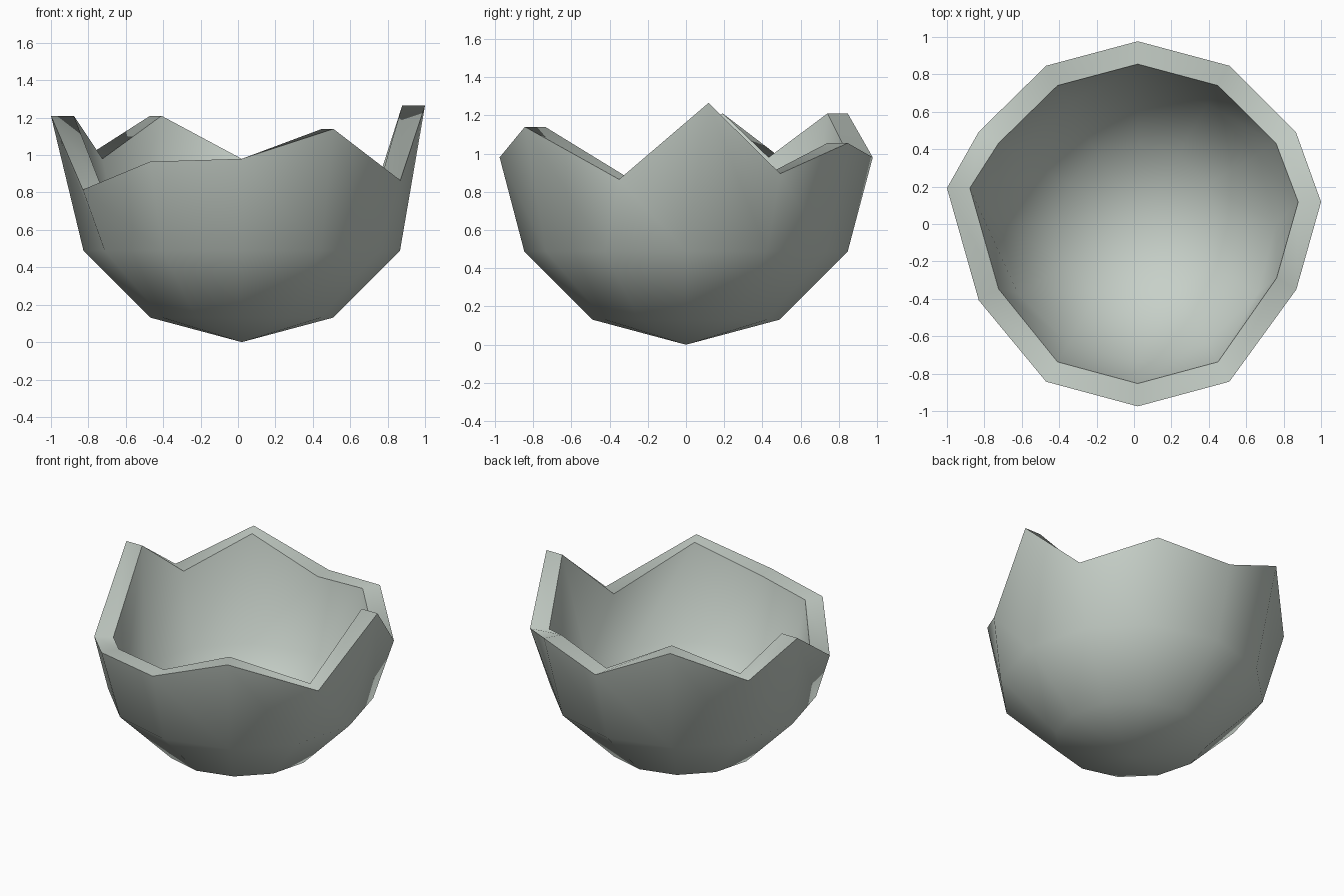
import bpy, bmesh, math

if "Cube" in bpy.data.objects:
    bpy.data.objects.remove(bpy.data.objects["Cube"])

SEG, R, CX = 12, 0.977, 0.02
INNER = 0.875          # inner wall is narrower, at the same heights
# jagged rim: x, y, z, counter-clockwise from the right side
RIM = [(1.0, 0.118, 1.265), (0.865, 0.493, 0.895), (0.51, 0.846, 1.055),
       (0.02, 0.977, 0.98), (-0.47, 0.846, 1.21), (-0.83, 0.493, 0.98),
       (-1.0, 0.192, 1.21), (-0.83, -0.408, 0.815), (-0.47, -0.843, 0.965),
       (0.02, -0.975, 0.98), (0.51, -0.843, 1.14), (0.868, -0.35, 0.865)]
# inward offset of the rim follows the shell's radial direction
WALL = R * (1 - INNER)

shell = bpy.data.materials.new("pale grey green shell")
shell.diffuse_color = (0.57, 0.63, 0.58, 1)
shell.use_nodes = True
shell.node_tree.nodes["Principled BSDF"].inputs["Base Color"].default_value = shell.diffuse_color

bm = bmesh.new()


def wall(scale, rim, flip, lift):
    """Lower half of a faceted sphere, ending in the given rim vertices."""
    pole = bm.verts.new((CX, 0, lift))
    rings = []
    for deg in (30, 60):
        r, z = R * scale * math.sin(math.radians(deg)), R - (R - lift) * math.cos(math.radians(deg))
        rings.append([bm.verts.new((CX + r * math.cos(math.tau * i / SEG),
                                    r * math.sin(math.tau * i / SEG), z)) for i in range(SEG)])
    rings.append(rim)
    for i in range(SEG):
        j = (i + 1) % SEG
        faces = [[pole, rings[0][j], rings[0][i]]]
        faces += [[rings[0][i], rings[0][j], rings[1][j], rings[1][i]]]
        # the bent top band is split along one diagonal
        a, b = rings[1], rings[2]
        faces += [[a[i], a[j], b[i]], [a[j], b[j], b[i]]]
        for f in faces:
            bm.faces.new(f[::-1] if flip else f)


# outer and inner rim loops at matching heights
outer = [bm.verts.new(p) for p in RIM]
inner = []
for i, (x, y, z) in enumerate(RIM):
    a = math.tau * i / SEG
    inner.append(bm.verts.new((x - WALL * math.cos(a), y - WALL * math.sin(a), z)))

wall(1.0, outer, False, 0.0)
wall(INNER, inner, True, 0.012)

# broken edge joining both walls
for i in range(SEG):
    j = (i + 1) % SEG
    bm.faces.new((outer[i], outer[j], inner[j], inner[i]))

bmesh.ops.recalc_face_normals(bm, faces=bm.faces)

# smooth everywhere, with a crisp edge along both rim loops
for f in bm.faces:
    f.smooth = True
for loop in (outer, inner):
    for i in range(SEG):
        bm.edges.get((loop[i], loop[(i + 1) % SEG])).smooth = False

mesh = bpy.data.meshes.new("broken_eggshell")
bm.to_mesh(mesh)
bm.free()
mesh.materials.append(shell)
obj = bpy.data.objects.new("broken_eggshell", mesh)
bpy.context.collection.objects.link(obj)
